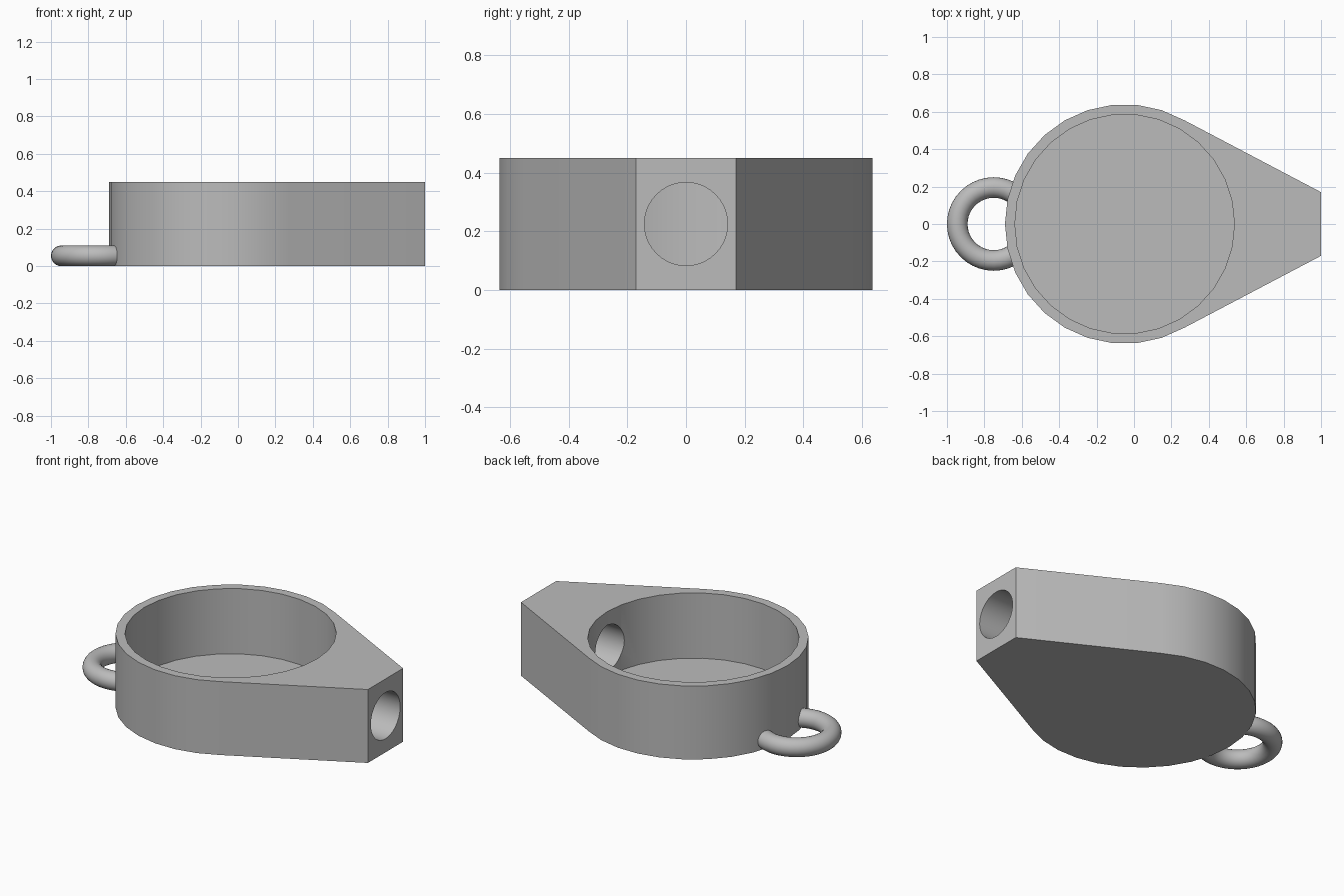
import bpy, bmesh
from math import cos, sin, pi, radians, hypot
from mathutils import Matrix

cube = bpy.data.objects.get("Cube")
if cube:
    bpy.data.objects.remove(cube, do_unlink=True)

CX = -0.05       # centre of the round cup
R_OUT, R_IN = 0.64, 0.587
HEIGHT, FLOOR = 0.45, 0.05
SIDES = 30

grey = bpy.data.materials.new("plain grey")
grey.use_nodes = True
colour = (0.5, 0.5, 0.5, 1)
grey.diffuse_color = colour
grey.node_tree.nodes["Principled BSDF"].inputs["Base Color"].default_value = colour


def make_object(name, bm, helper=False):
    bmesh.ops.recalc_face_normals(bm, faces=bm.faces)
    mesh = bpy.data.meshes.new(name)
    bm.to_mesh(mesh)
    bm.free()
    mesh.materials.append(grey)
    obj = bpy.data.objects.new(name, mesh)
    bpy.context.collection.objects.link(obj)
    obj.hide_render = helper
    return obj


def prism(name, outline, z0, z1, helper=False):
    bm = bmesh.new()
    face = bm.faces.new([bm.verts.new((x, y, z0)) for x, y in outline])
    ext = bmesh.ops.extrude_face_region(bm, geom=[face])
    verts = [v for v in ext["geom"] if isinstance(v, bmesh.types.BMVert)]
    bmesh.ops.translate(bm, verts=verts, vec=(0, 0, z1 - z0))
    return make_object(name, bm, helper)


def arc(radius, first, last):
    steps = [2 * pi * i / SIDES for i in range(first, last)]
    return [(CX + radius * cos(a), radius * sin(a)) for a in steps]


def cut(obj, cutters):
    for cutter in cutters:
        mod = obj.modifiers.new("cut", "BOOLEAN")
        mod.operation = "DIFFERENCE"
        mod.solver = "EXACT"
        mod.object = cutter
        bpy.ops.object.select_all(action="DESELECT")
        bpy.context.view_layer.objects.active = obj
        obj.select_set(True)
        bpy.ops.object.modifier_apply(modifier=mod.name)


def smooth(obj):
    bpy.ops.object.select_all(action="DESELECT")
    bpy.context.view_layer.objects.active = obj
    obj.select_set(True)
    bpy.ops.object.shade_smooth_by_angle(angle=radians(30))


# Body: round cup tapering to a flat spout
outline = arc(R_OUT, 5, 26) + [(1, -0.17), (1, 0.17)]
body = prism("cup_body", outline, 0, HEIGHT)
ring_cutter = prism("ring_cutter", outline, -0.2, HEIGHT, helper=True)

# Cup cavity and the bore through the spout
cavity = prism("cavity_cutter", arc(R_IN, 0, SIDES), FLOOR, 1, helper=True)
bm = bmesh.new()
place = Matrix.Translation((0.7, 0, HEIGHT / 2)) @ Matrix.Rotation(pi / 2, 4, "Y")
bmesh.ops.create_cone(bm, cap_ends=True, segments=40, radius1=0.142,
                      radius2=0.142, depth=1, matrix=place)
bore = make_object("bore_cutter", bm, helper=True)
cut(body, [cavity, bore])
smooth(body)

# Hanging ring, trimmed where it meets the cup wall
bpy.ops.mesh.primitive_torus_add(location=(-0.75, 0, 0.055), major_radius=0.195,
                                 minor_radius=0.055, major_segments=40,
                                 minor_segments=24)
ring = bpy.context.object
ring.name = "hanging_ring"
ring.data.materials.append(grey)
cut(ring, [ring_cutter])
smooth(ring)

# Helpers are no longer needed
for helper in (ring_cutter, cavity, bore):
    bpy.data.objects.remove(helper, do_unlink=True)
